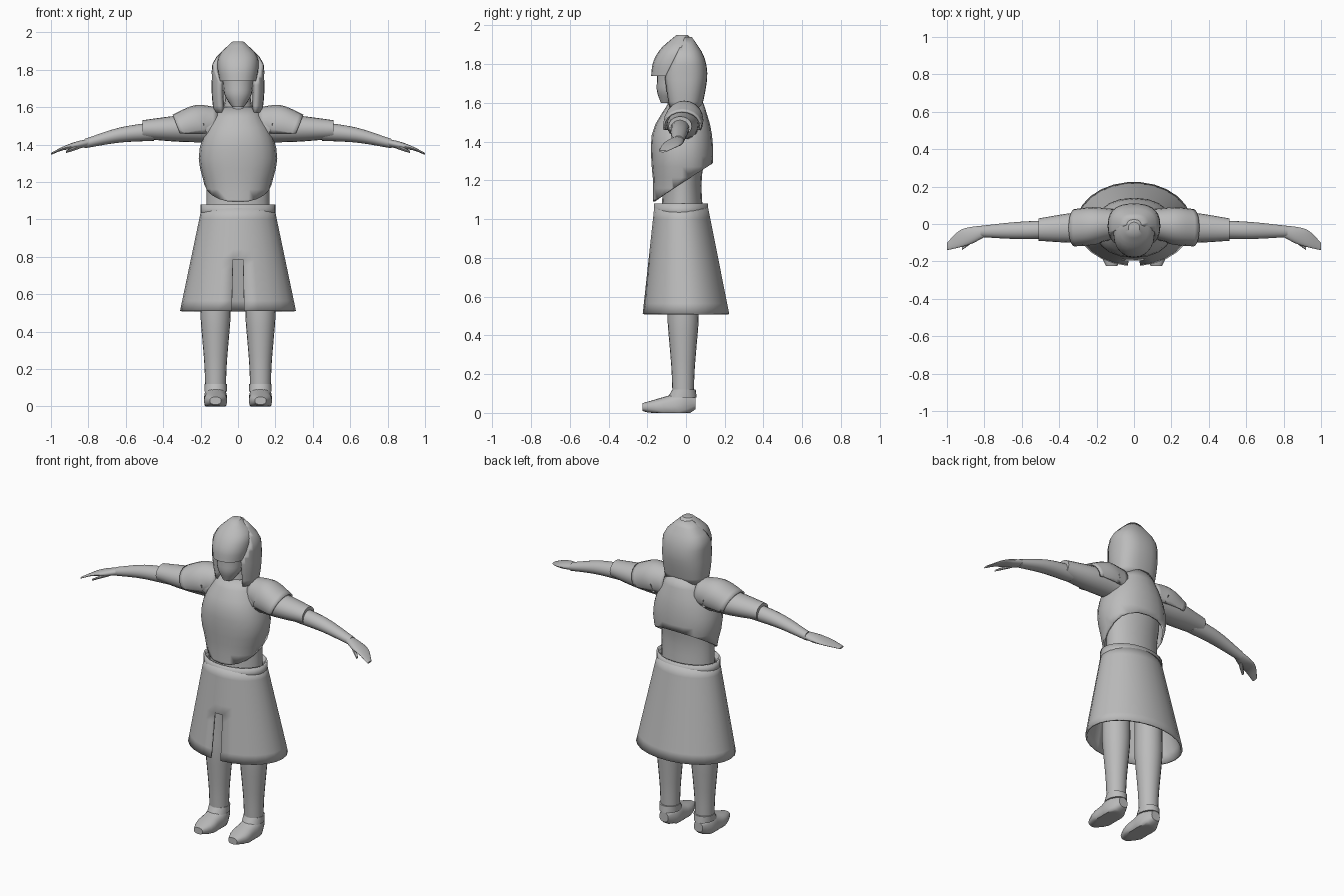
import bpy, bmesh, math

cube = bpy.data.objects.get("Cube")
if cube:
    bpy.data.objects.remove(cube, do_unlink=True)

tone = (.5, .5, .5, 1)
grey = bpy.data.materials.new("plain grey")
grey.use_nodes = True
grey.diffuse_color = tone
grey.node_tree.nodes["Principled BSDF"].inputs["Base Color"].default_value = tone


def along(keys, t):
    """Smooth value at t on a curve through evenly spaced keys."""
    if not isinstance(keys, tuple):
        return keys
    last = len(keys) - 1
    i = min(int(t * last), last - 1)
    f = t * last - i
    start, end = keys[i], keys[i + 1]
    into = (end - keys[i - 1]) / 2 if i > 0 else end - start
    out = (keys[i + 2] - start) / 2 if i + 2 <= last else end - start
    ease = f * f * (3 - 2 * f)
    return (start + (end - start) * ease
            + into * f * (1 - f) ** 2 - out * f * f * (1 - f))


def signed_power(value, power):
    return math.copysign(abs(value) ** power, value)


def circle(sides):
    return [math.tau * i / sides for i in range(sides)]


def loft(axis, start, end, width, height=None, shift=0, lift=0,
         angles=circle(20), power=1, caps=True, steps=10):
    """Tube along an axis; size and centre follow the given keys."""
    bm = bmesh.new()
    rows = []
    for step in range(steps + 1):
        t = step / steps
        place = start + (end - start) * t
        row = []
        for angle in angles:
            u = along(shift, t) + along(width, t) * signed_power(math.sin(angle), power)
            v = along(lift, t) - along(height or width, t) * signed_power(math.cos(angle), power)
            spot = {'x': (place, u, v), 'y': (u, place, v), 'z': (u, v, place)}[axis]
            row.append(bm.verts.new(spot))
        rows.append(row)
    for low, high in zip(rows, rows[1:]):
        for i in range(len(angles)):
            bm.faces.new((low[i - 1], low[i], high[i], high[i - 1]))
    if caps:
        bm.faces.new(rows[0])
        bm.faces.new(rows[-1])
    return bm


def cut(bm, point, normal):
    """Remove everything on the side the normal points to."""
    bmesh.ops.bisect_plane(bm, geom=bm.verts[:] + bm.edges[:] + bm.faces[:],
                           plane_co=point, plane_no=normal, clear_outer=True)


def drop_faces(bm, rule):
    unwanted = [face for face in bm.faces if rule(face.calc_center_median())]
    bmesh.ops.delete(bm, geom=unwanted, context='FACES')


def finish(name, bm, mirror=False, thickness=0):
    """Turn the mesh into a shaded object, optionally mirrored or thickened."""
    bmesh.ops.recalc_face_normals(bm, faces=bm.faces)
    mesh = bpy.data.meshes.new(name)
    bm.to_mesh(mesh)
    bm.free()
    mesh.materials.append(grey)
    mesh.shade_smooth()
    mesh.set_sharp_from_angle(angle=math.radians(40))
    part = bpy.data.objects.new(name, mesh)
    bpy.context.collection.objects.link(part)
    if thickness:
        shell = part.modifiers.new("shell", 'SOLIDIFY')
        shell.thickness = thickness
        shell.offset = -1
    if mirror:
        part.modifiers.new("mirror", 'MIRROR')


# Torso and neck
finish("torso", loft('z', start=1, end=1.58, width=(.17, .17, .18, .1),
                     height=(.11, .1, .12, .07), lift=-.02))
finish("neck", loft('z', start=1.5, end=1.7, width=(.09, .06), lift=-.02))

# Breastplate with a hem that rises towards the back
plate = loft('z', start=1.05, end=1.6, width=(.15, .18, .21, .18, .1),
             height=(.15, .15, .16, .15, .09), lift=(-.02, -.02, -.02, -.02, 0),
             power=.9, caps=False)
cut(plate, point=(0, 0, 1.2), normal=(0, .64, -1))
finish("breastplate", plate, thickness=.01)

# Skirt with a narrow front slit, and its waistband
gap = .11
panels = 25
wrap = [gap + (math.tau - 2 * gap) * i / panels for i in range(panels + 1)]
skirt = loft('z', start=.51, end=1.06, width=(.31, .195), height=(.225, .14),
             lift=(0, -.025), angles=wrap, caps=False)
drop_faces(skirt, lambda c: abs(c.x) < .01 and c.y < 0 and c.z < .8)
finish("skirt", skirt, thickness=.01)
band = loft('z', start=1.01, end=1.08, width=.2, height=.14, lift=-.025,
            angles=wrap, caps=False, steps=1)
finish("waistband", band, thickness=.01)

# Helmet crown with a projecting brow
finish("helmet_crown", loft('z', start=1.74, end=1.95, width=(.1, .11, .1, .03),
                            height=(.12, .12, .1, .03), lift=(-.06, -.05, -.03, -.02),
                            power=.9))

# Hood hanging over the sides and back of the head
hood = loft('z', start=1.57, end=1.94, width=(.13, .14, .14, .13, .04),
            height=(.09, .11, .12, .1, .04), lift=-.01,
            angles=circle(28), power=.8, caps=False)
drop_faces(hood, lambda c: c.y < -.06 and abs(c.x) < .09)
cut(hood, point=(0, -.1, 1.75), normal=(0, -1, .5))
finish("hood", hood, thickness=.03)

# Face below the brow
finish("face", loft('z', start=1.6, end=1.78, width=(.03, .07, .08, .09),
                    lift=(-.1, -.08, -.07, -.06)))

# Shoulder caps: open below, with a slanted outer rim
cap = loft('x', start=.11, end=.35, width=(.08, .1, .1), height=(.09, .1, .08),
           shift=(0, -.02), lift=(1.51, 1.51, 1.48), caps=False)
cut(cap, point=(0, 0, 1.46), normal=(0, 0, -1))
for v in cap.verts:
    if v.co.x > .2:
        v.co.x += .4 * min(0, v.co.z - 1.56)
finish("shoulder_cap", cap, mirror=True, thickness=.01)

# Sleeves, arms and hands
finish("sleeve", loft('x', start=.13, end=.51, width=(.08, .08, .06), height=(.08, .07, .05),
                      shift=(-.01, -.03), lift=(1.49, 1.48)), mirror=True)
finish("arm", loft('x', start=.45, end=.82, width=(.05, .045, .03), height=(.05, .04, .025),
                   shift=(-.03, -.04), lift=(1.47, 1.45, 1.405)), mirror=True)
finish("hand", loft('x', start=.8, end=1, width=(.03, .045, .045, .02),
                    height=(.02, .02, .01, .005), shift=(-.04, -.06, -.08, -.12),
                    lift=(1.41, 1.395, 1.38, 1.35)), mirror=True)
finish("thumb", loft('x', start=.85, end=.92, width=(.02, .01), height=(.014, .006),
                     shift=(-.07, -.13), lift=(1.39, 1.36), angles=circle(8), steps=2),
       mirror=True)

# Legs
finish("leg", loft('z', start=.1, end=.85, width=(.055, .06, .07, .08, .08, .08, .08),
                   shift=.12, lift=-.015, steps=18), mirror=True)

# Shoes with flat soles, and ankle cuffs
shoe = loft('y', start=.05, end=-.225, width=(.03, .06, .06, .06, .03),
            height=(.03, .07, .06, .04, .02), shift=.12, lift=(.05, .04, .03, .03, .03),
            power=.8)
for v in shoe.verts:
    v.co.z = max(0, v.co.z)
finish("shoe", shoe, mirror=True)
finish("ankle_cuff", loft('z', start=.08, end=.12, width=.06, height=(.075, .06),
                          shift=.12, lift=(-.02, -.01), steps=2), mirror=True)
